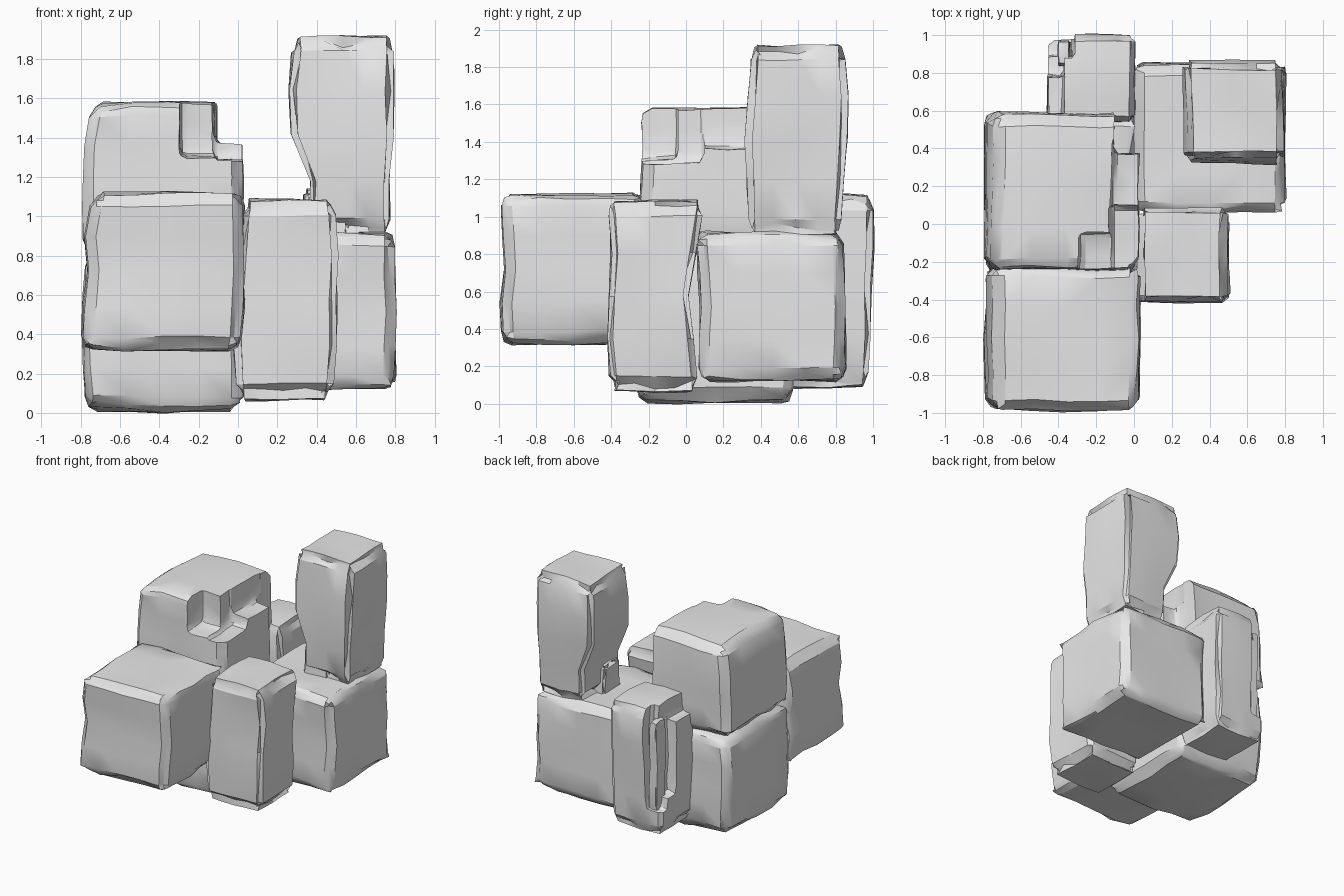
import bpy, bmesh, random
from mathutils import Vector, noise

random.seed(7)
if "Cube" in bpy.data.objects:
    bpy.data.objects.remove(bpy.data.objects["Cube"], do_unlink=True)

stone = bpy.data.materials.new("grey stone")
stone.use_nodes = True
stone.diffuse_color = (0.8, 0.8, 0.8, 1)
stone.node_tree.nodes["Principled BSDF"].inputs["Base Color"].default_value = (0.8, 0.8, 0.8, 1)

# Grid rows along every side: narrow outer rows make the worn edges
ROWS = (0, 0.07, 0.27, 0.5, 0.73, 0.93, 1)


def section(levels, z):
    """Extents (x0, x1, y0, y1) at height z, blended between levels."""
    for low, high in zip(levels, levels[1:]):
        if z <= high[0] + 1e-6:
            t = (z - low[0]) / (high[0] - low[0])
            return [a + (b - a) * t for a, b in zip(low[1:], high[1:])]
    return levels[-1][1:]


def rock(name, levels, wear=0.04, bulge=0.015, rough=0.018):
    """Closed block lofted through levels (z, x0, x1, y0, y1) with worn edges."""
    bm = bmesh.new()
    bmesh.ops.create_cube(bm, size=2)
    bmesh.ops.subdivide_edges(bm, edges=bm.edges[:], cuts=5, use_grid_fill=True)
    z0, z1 = levels[0][0], levels[-1][0]
    shift = Vector((random.uniform(0, 50), random.uniform(0, 50), 0))
    for v in bm.verts:
        index = [round((c + 1) * 3) for c in v.co]
        side = [(i == 6) - (i == 0) for i in index]
        fx, fy, fz = (ROWS[i] for i in index)
        z = z0 + (z1 - z0) * fz
        x0, x1, y0, y1 = section(levels, z)
        p = Vector((x0 + (x1 - x0) * fx, y0 + (y1 - y0) * fy, z))
        # caps swell slightly towards their middle
        p.z += side[2] * bulge * (1 - abs(2 * fx - 1) * abs(2 * fy - 1))
        # edges and corners are chipped inwards
        if sum(map(abs, side)) > 1:
            p -= Vector([s * random.uniform(0.2, 1) * wear for s in side])
        p += noise.noise_vector(p * 3 + shift) * rough
        v.co = p
    mesh = bpy.data.meshes.new(name)
    bm.to_mesh(mesh)
    bm.free()
    obj = bpy.data.objects.new(name, mesh)
    bpy.context.collection.objects.link(obj)
    mesh.materials.append(stone)
    return obj


def select(obj):
    bpy.ops.object.select_all(action="DESELECT")
    obj.select_set(True)
    bpy.context.view_layer.objects.active = obj


def carve(obj, x0, x1, y0, y1, z0, z1):
    """Break a rough rectangular piece away from a rock."""
    box = (x0, x1, y0, y1)
    cutter = rock("cutter", [(z0, *box), (z1, *box)], wear=0.02)
    cutter.hide_render = True
    select(obj)
    mod = obj.modifiers.new("break", "BOOLEAN")
    mod.operation, mod.solver, mod.object = "DIFFERENCE", "EXACT", cutter
    bpy.ops.object.modifier_apply(modifier=mod.name)
    bpy.data.objects.remove(cutter, do_unlink=True)


# Large block at the front
front = rock("front_block", [
    (0.33, -0.79, 0.01, -0.98, -0.23),
    (0.5, -0.79, 0.03, -0.99, -0.23),
    (0.72, -0.76, 0.03, -0.96, -0.23),
    (0.92, -0.78, 0.03, -0.98, -0.23),
    (1.11, -0.74, 0.03, -0.99, -0.23)])

# Upright boulder beside it
middle = rock("middle_boulder", [
    (0.08, 0.0, 0.47, -0.4, 0.06),
    (0.35, -0.02, 0.5, -0.42, 0.04),
    (0.65, 0.0, 0.5, -0.4, 0.01),
    (0.9, 0.01, 0.51, -0.4, 0.07),
    (1.07, 0.03, 0.48, -0.42, 0.1)], wear=0.06)

# Wide block under the tower
base = rock("tower_base", [
    (0.14, 0.0, 0.8, 0.07, 0.85),
    (0.5, 0.0, 0.8, 0.08, 0.85),
    (0.9, 0.0, 0.8, 0.06, 0.84)], bulge=0.02)

# Tall tower with a waist on its inner side
tower = rock("tower", [
    (0.92, 0.36, 0.78, 0.34, 0.83),
    (1.2, 0.37, 0.77, 0.33, 0.84),
    (1.4, 0.28, 0.79, 0.32, 0.86),
    (1.6, 0.26, 0.79, 0.32, 0.87),
    (1.75, 0.28, 0.79, 0.35, 0.85),
    (1.91, 0.27, 0.79, 0.35, 0.86)], wear=0.06, bulge=0.01)
foot = rock("tower_foot", [
    (0.9, 0.33, 0.55, 0.36, 0.6),
    (1.13, 0.34, 0.55, 0.38, 0.58)])

# Low block on the inner side
low = rock("low_block", [
    (0.03, -0.77, 0.02, -0.26, 0.57),
    (0.3, -0.79, 0.02, -0.27, 0.59),
    (0.8, -0.78, 0.02, -0.25, 0.58)], bulge=0.025)

# Stepped block resting on the low block
stepped = rock("stepped_block", [
    (0.83, -0.78, 0.02, -0.23, 0.59),
    (1.1, -0.79, 0.03, -0.24, 0.59),
    (1.35, -0.78, 0.02, -0.23, 0.59),
    (1.56, -0.74, 0.02, -0.24, 0.57)], bulge=0.02)
carve(stepped, -0.3, 0.3, -0.5, -0.04, 1.31, 1.9)
carve(stepped, -0.13, 0.3, -0.3, 0.1, 1.3, 1.9)
carve(stepped, -0.12, 0.3, 0.0, 0.45, 1.38, 1.9)
carve(stepped, -0.11, 0.3, 0.37, 0.9, 0.6, 1.9)

# Slim boulder at the back with a broken corner and a splinter
back = rock("back_boulder", [
    (0.1, -0.45, 0.0, 0.55, 0.97),
    (0.4, -0.46, 0.0, 0.54, 0.98),
    (0.7, -0.47, 0.01, 0.54, 1.0),
    (1.1, -0.44, 0.0, 0.54, 1.0)], wear=0.05)
carve(back, -0.8, -0.37, 0.78, 1.3, 0.38, 1.5)
carve(back, -0.8, -0.37, 0.3, 1.3, 0.98, 1.5)
carve(back, -0.6, -0.31, 0.88, 1.3, 0.3, 1.5)
splinter = rock("back_splinter", [
    (0.28, -0.4, -0.33, 0.84, 0.96),
    (1.0, -0.4, -0.34, 0.84, 0.97)], wear=0.015, rough=0.01)

# Smooth faces, crisp broken edges
for obj in (front, middle, base, tower, foot, low, stepped, back, splinter):
    select(obj)
    bpy.ops.object.shade_smooth_by_angle(angle=0.5)
